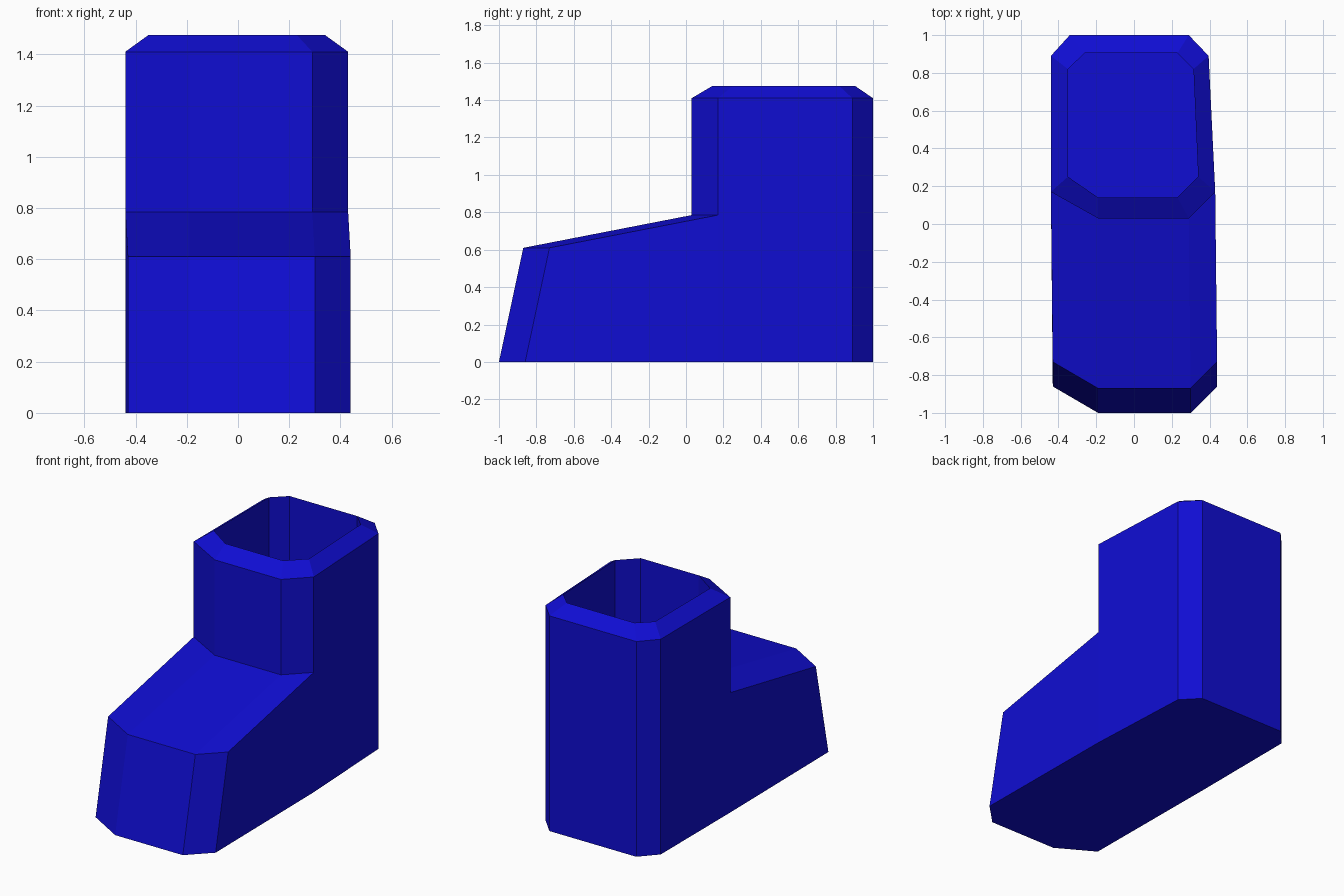
import bpy, bmesh

if "Cube" in bpy.data.objects:
    bpy.data.objects.remove(bpy.data.objects["Cube"])

# Plan outlines, counter-clockwise from the front left corner
SHAFT = [(-.44, .17), (-.19, .03), (.29, .03), (.43, .17),
         (.395, .89), (.29, 1), (-.34, 1), (-.44, .89)]
OPENING = [(-.35, .25), (-.19, .14), (.23, .14), (.34, .25),
           (.315, .82), (.23, .905), (-.26, .905), (-.35, .82)]
TOE = [(-.43, -.86), (-.19, -1), (.30, -1), (.44, -.86)]

bm = bmesh.new()


def ring(points, z, dy=0):
    return [bm.verts.new((x, y + dy, z)) for x, y in points]


def bridge(lower, upper, closed=False):
    n = len(lower)
    for i in range(n if closed else n - 1):
        j = (i + 1) % n
        bm.faces.new((lower[i], lower[j], upper[j], upper[i]))


toe_low = ring(TOE, 0)
toe_high = ring(TOE, .61, .13)
heel = ring(SHAFT[3:] + SHAFT[:1], 0)      # right ankle, round the heel, left ankle
ankle = ring(SHAFT[:4], .785)
rim = ring(SHAFT, 1.41)
lip = ring(OPENING, 1.475)
inner = ring(OPENING, .75)

# Foot: toe cap, sloping instep, sides and sole
bridge(toe_low, toe_high)
bridge(toe_high, ankle)
bm.faces.new((toe_low[3], heel[0], ankle[3], toe_high[3]))
bm.faces.new((heel[5], toe_low[0], toe_high[0], ankle[0]))
bm.faces.new(list(reversed(toe_low + heel)))

# Shaft: front panels, then sides and heel
bridge(ankle, rim[:4])
bm.faces.new((heel[0], heel[1], rim[4], rim[3], ankle[3]))
bridge(heel[1:5], rim[4:8])
bm.faces.new((heel[4], heel[5], ankle[0], rim[0], rim[7]))

# Bevelled rim and hollow inside
bridge(rim, lip, True)
bridge(lip, inner, True)
bm.faces.new(inner)

bmesh.ops.recalc_face_normals(bm, faces=bm.faces)
mesh = bpy.data.meshes.new("boot")
bm.to_mesh(mesh)
bm.free()

# Blue material
blue = bpy.data.materials.new("blue")
blue.diffuse_color = (.005, .004, .65, 1)
blue.use_nodes = True
blue.node_tree.nodes["Principled BSDF"].inputs["Base Color"].default_value = blue.diffuse_color
mesh.materials.append(blue)
boot = bpy.data.objects.new("boot", mesh)
bpy.context.collection.objects.link(boot)
